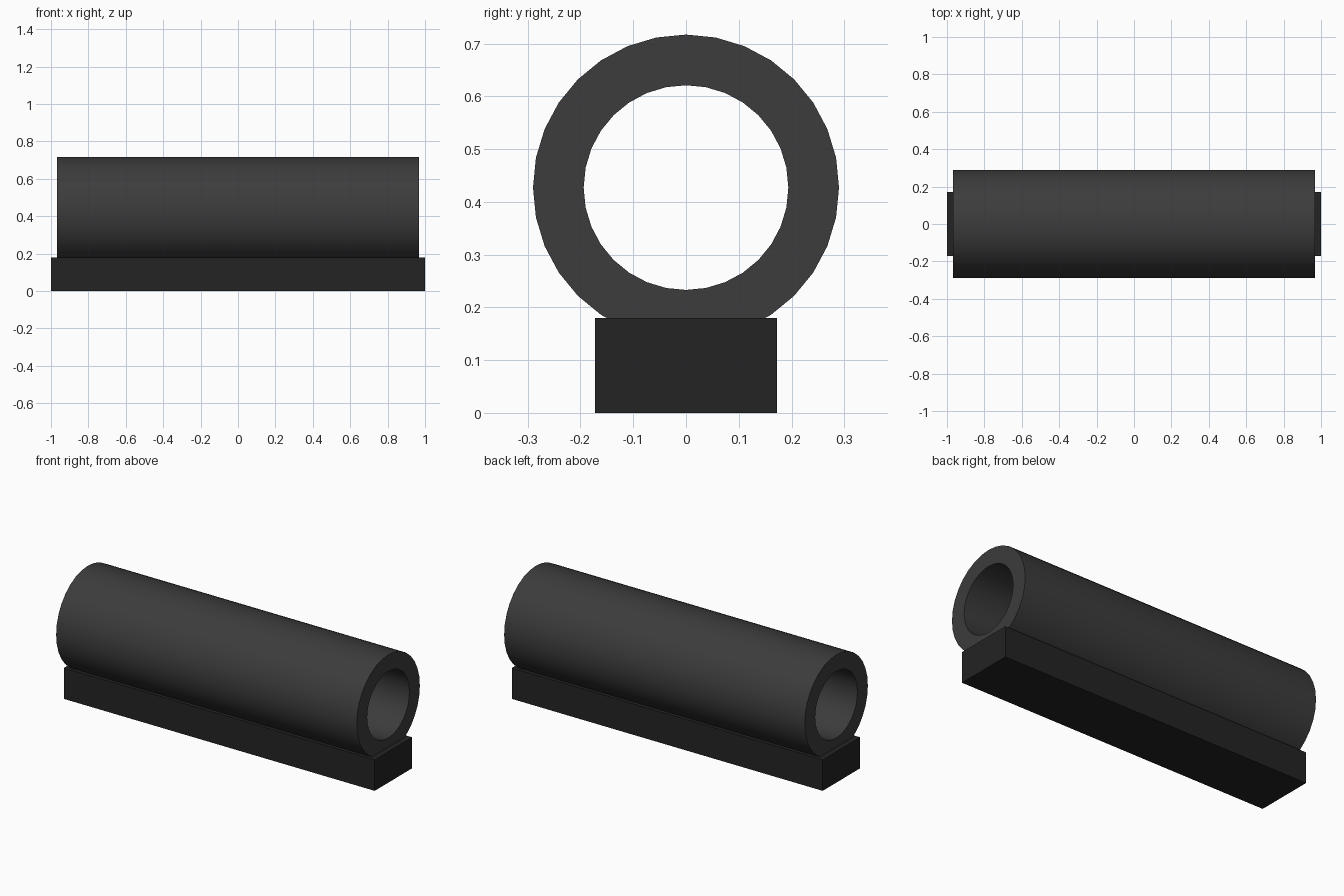
import bpy, bmesh
from math import sin, cos, tau

if "Cube" in bpy.data.objects:
    bpy.data.objects.remove(bpy.data.objects["Cube"])

SEGMENTS = 32
HALF_LENGTH = 0.967
AXIS_Z = 0.427
R_OUT, R_IN = 0.29, 0.194


def make_object(name, bm, colour):
    bmesh.ops.recalc_face_normals(bm, faces=bm.faces)
    mesh = bpy.data.meshes.new(name)
    bm.to_mesh(mesh)
    bm.free()
    obj = bpy.data.objects.new(name, mesh)
    bpy.context.collection.objects.link(obj)
    mat = bpy.data.materials.new(name + "_colour")
    mat.diffuse_color = (colour, colour, colour, 1)
    mat.use_nodes = True
    mat.node_tree.nodes["Principled BSDF"].inputs["Base Color"].default_value = mat.diffuse_color
    mesh.materials.append(mat)
    return obj


# Hollow tube along x: a rectangular wall section carried round the axis
bm = bmesh.new()
section = [(-HALF_LENGTH, R_OUT), (HALF_LENGTH, R_OUT),
           (HALF_LENGTH, R_IN), (-HALF_LENGTH, R_IN)]
rings = []
for i in range(SEGMENTS):
    a = tau * i / SEGMENTS
    rings.append([bm.verts.new((x, r * cos(a), AXIS_Z + r * sin(a)))
                  for x, r in section])
for i, ring in enumerate(rings):
    nxt = rings[(i + 1) % SEGMENTS]
    for j in range(4):
        k = (j + 1) % 4
        bm.faces.new((ring[j], ring[k], nxt[k], nxt[j]))
tube = make_object("tube", bm, 0.045)
bpy.context.view_layer.objects.active = tube
tube.select_set(True)
bpy.ops.object.shade_smooth_by_angle()

# Rectangular mounting rail under the tube
bm = bmesh.new()
bmesh.ops.create_cube(bm, size=1)
for v in bm.verts:
    v.co = (v.co.x * 2, v.co.y * 0.344, (v.co.z + 0.5) * 0.18)
make_object("base_rail", bm, 0.017)
